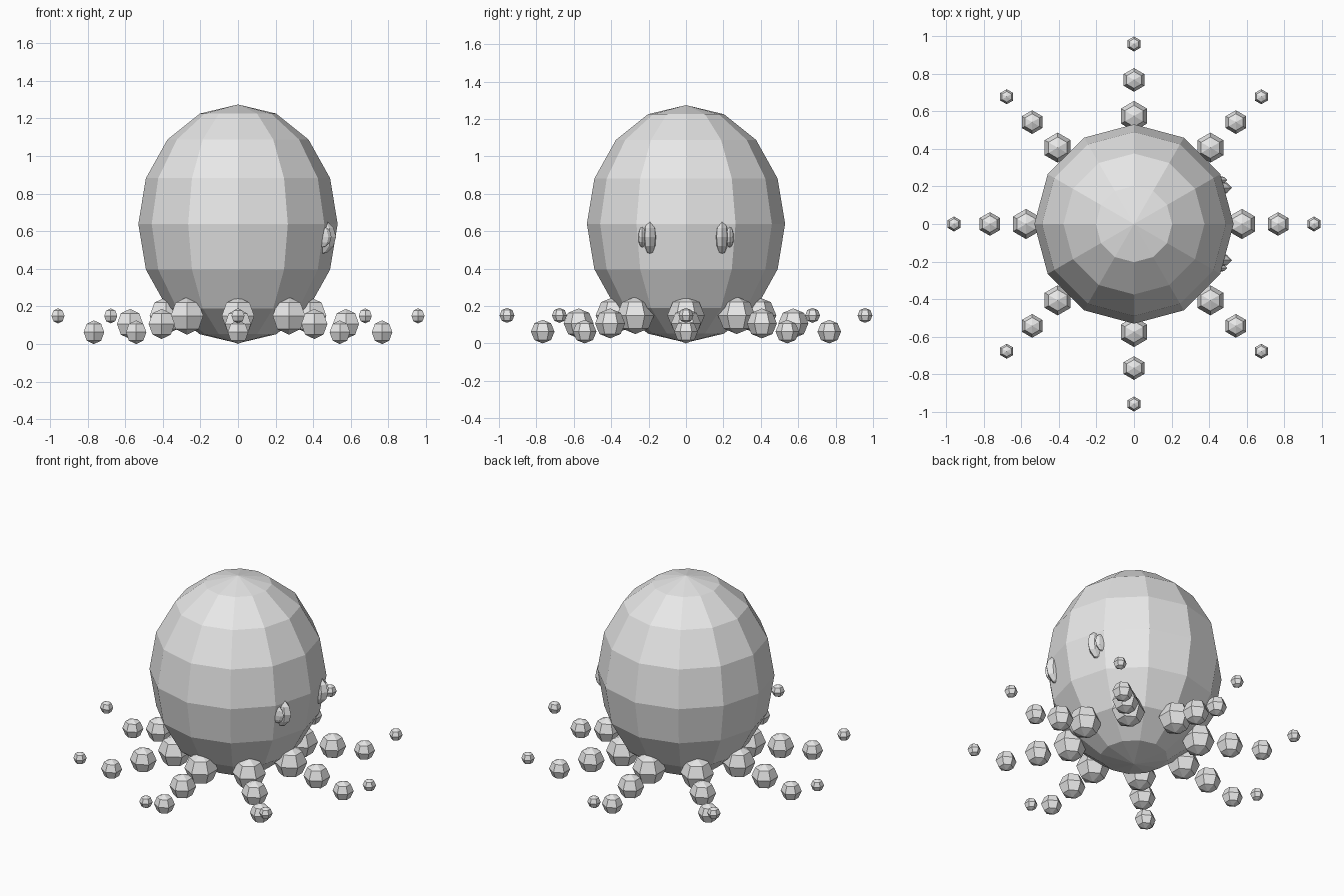
import bpy, bmesh, math
from mathutils import Matrix, Vector

cube = bpy.data.objects.get("Cube")
if cube:
    bpy.data.objects.remove(cube, do_unlink=True)

# Single plain grey
grey = bpy.data.materials.new("plain_grey")
grey.use_nodes = True
colour = (0.8, 0.8, 0.8, 1)
grey.diffuse_color = colour
grey.node_tree.nodes["Principled BSDF"].inputs["Base Color"].default_value = colour


def add_ball(bm, centre, size, segments, rings):
    """Faceted ball with its poles on z, scaled to the given half sizes."""
    matrix = Matrix.Translation(centre) @ Matrix.Diagonal((*size, 1))
    bmesh.ops.create_uvsphere(bm, u_segments=segments, v_segments=rings,
                              radius=1, matrix=matrix)


def finish(name, bm):
    mesh = bpy.data.meshes.new(name)
    bm.to_mesh(mesh)
    bm.free()
    mesh.materials.append(grey)
    obj = bpy.data.objects.new(name, mesh)
    bpy.context.collection.objects.link(obj)
    return obj


# Egg-shaped body
bm = bmesh.new()
add_ball(bm, (0, 0, 0.639), (0.53, 0.53, 0.635), 12, 8)
finish("body", bm)

# Eight tentacles of shrinking beads: distance from centre, height, radius
BEADS = [(0.383, 0.15, 0.1), (0.574, 0.107, 0.08),
         (0.766, 0.063, 0.063), (0.957, 0.15, 0.04)]
for i in range(8):
    angle = i * math.tau / 8
    bm = bmesh.new()
    for distance, height, radius in BEADS:
        centre = Vector((distance * math.cos(angle), distance * math.sin(angle), height))
        add_ball(bm, centre, (radius,) * 3, 6, 4)
    finish(f"tentacle_{i + 1}", bm)

# Flattened eyes and pupils, half sunk into the +x side of the body
for label, side in (("front", -1), ("back", 1)):
    bm = bmesh.new()
    add_ball(bm, (0.427, side * 0.192, 0.57), (0.094, 0.04, 0.096), 8, 6)
    finish(label + "_eye", bm)
    bm = bmesh.new()
    add_ball(bm, (0.44, side * 0.234, 0.57), (0.057, 0.023, 0.058), 8, 6)
    finish(label + "_pupil", bm)
